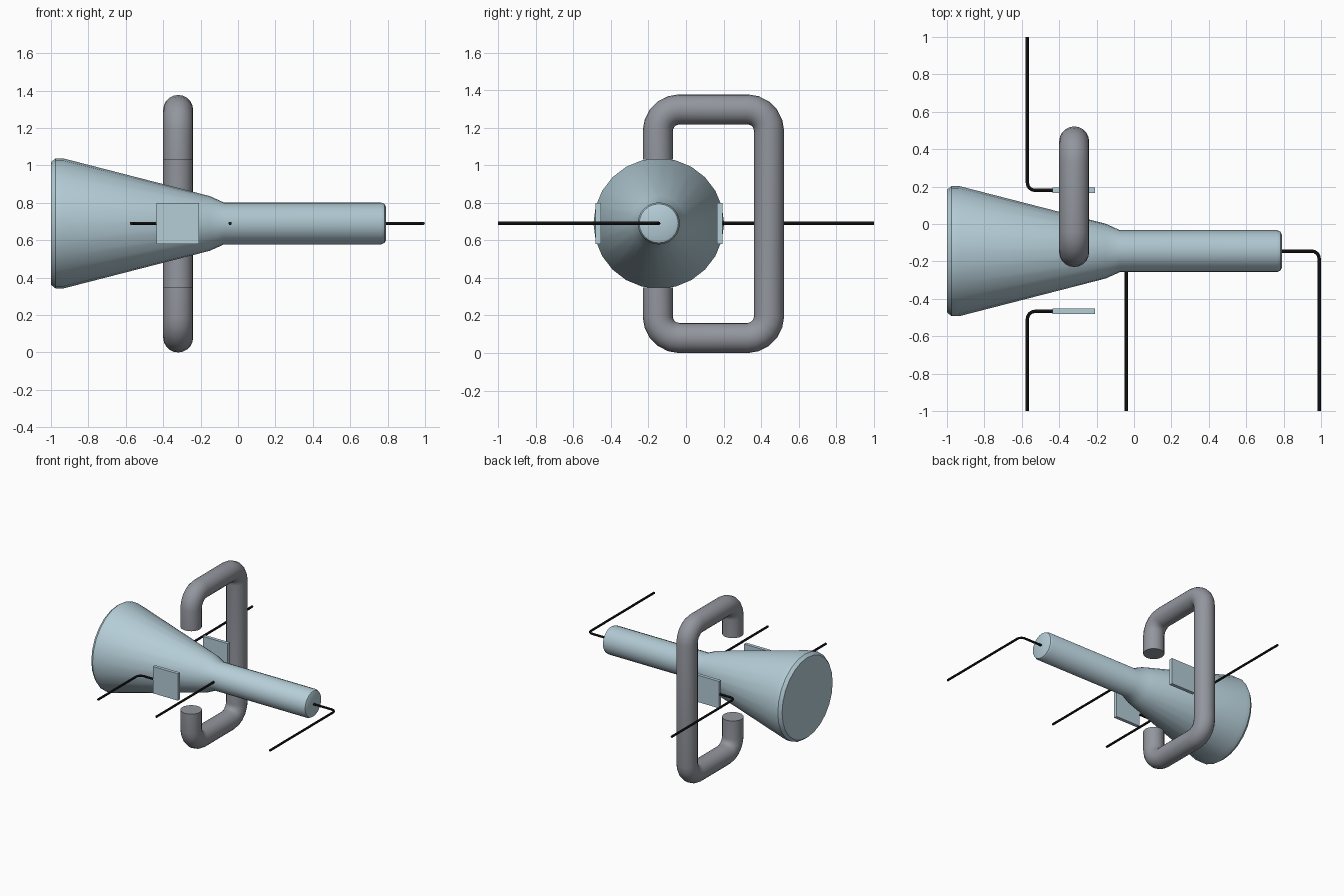
import bpy, bmesh, math
from mathutils import Vector

if "Cube" in bpy.data.objects:
    bpy.data.objects.remove(bpy.data.objects["Cube"])

AXIS_Y, AXIS_Z = -0.145, 0.69


def material(name, rgb):
    m = bpy.data.materials.new(name)
    m.diffuse_color = (*rgb, 1)
    m.use_nodes = True
    m.node_tree.nodes["Principled BSDF"].inputs["Base Color"].default_value = m.diffuse_color
    return m


GLASS = material("pale blue", (0.46, 0.61, 0.68))
STEEL = material("grey", (0.29, 0.305, 0.34))
BLACK = material("black", (0.012, 0.012, 0.012))


def finish(name, bm, mat, angle=35):
    bmesh.ops.recalc_face_normals(bm, faces=bm.faces)
    me = bpy.data.meshes.new(name)
    bm.to_mesh(me)
    bm.free()
    me.materials.append(mat)
    ob = bpy.data.objects.new(name, me)
    bpy.context.collection.objects.link(ob)
    bpy.ops.object.select_all(action='DESELECT')
    ob.select_set(True)
    bpy.context.view_layer.objects.active = ob
    bpy.ops.object.shade_smooth_by_angle(angle=math.radians(angle))
    return ob


def skin(bm, rings):
    """Bridge a list of vertex rings and cap both ends."""
    n = len(rings[0])
    for a, b in zip(rings, rings[1:]):
        for i in range(n):
            j = (i + 1) % n
            bm.faces.new((a[i], a[j], b[j], b[i]))
    bm.faces.new(rings[0])
    bm.faces.new(rings[-1])


def rounded(points, radius, steps):
    """Replace the inner corners of a right-angled path with arcs."""
    pts = [Vector(p) for p in points]
    out = [pts[0]]
    for p, c, q in zip(pts, pts[1:], pts[2:]):
        u, v = (p - c).normalized(), (q - c).normalized()
        centre = c + (u + v) * radius
        for k in range(steps + 1):
            t = math.pi / 2 * k / steps
            out.append(centre - v * radius * math.cos(t) - u * radius * math.sin(t))
    return out + [pts[-1]]


def tube(name, points, r, sides, mat, corner=0.04, steps=4):
    """Round bar along a path lying in one plane."""
    path = rounded(points, corner, steps) if len(points) > 2 else [Vector(p) for p in points]
    normal = Vector((1, 0, 0)) if len({round(p.x, 4) for p in path}) == 1 else Vector((0, 0, 1))
    bm = bmesh.new()
    rings = []
    for i, p in enumerate(path):
        before = (p - path[i - 1]).normalized() if i else Vector()
        after = (path[i + 1] - p).normalized() if i < len(path) - 1 else Vector()
        side = (before + after).normalized().cross(normal)
        rings.append([bm.verts.new(p + r * (math.cos(a) * side + math.sin(a) * normal))
                      for a in (2 * math.pi * k / sides for k in range(sides))])
    skin(bm, rings)
    return finish(name, bm, mat, 40)


# Flared glass body, revolved around the x direction
profile = [(-1.0, 0.328), (-0.975, 0.348), (-0.935, 0.348), (-0.15, 0.146),
           (-0.075, 0.112), (0.765, 0.112), (0.783, 0.104), (0.79, 0.09)]
SIDES = 24
bm = bmesh.new()
skin(bm, [[bm.verts.new((x, AXIS_Y + r * math.sin(2 * math.pi * k / SIDES),
                         AXIS_Z + r * math.cos(2 * math.pi * k / SIDES)))
           for k in range(SIDES)] for x, r in profile])
finish("flared_tube", bm, GLASS)

# C-shaped bar reaching around the tube, open above and below it
X, Y0, Y1, Z0, Z1 = -0.32, -0.15, 0.442, 0.08, 1.297
tube("c_shaped_bar", [(X, Y0, 1.03), (X, Y0, Z1), (X, Y1, Z1), (X, Y1, Z0),
                      (X, Y0, Z0), (X, Y0, 0.35)], 0.08, 20, STEEL, 0.115, 5)

# Side plates, each with a bent wire
for label, y, end in (("front", -0.467, -1), ("back", 0.18, 1)):
    bm = bmesh.new()
    bmesh.ops.create_cube(bm, size=1)
    for v in bm.verts:
        v.co = (-0.322 + v.co.x * 0.225, y + v.co.y * 0.028, AXIS_Z + v.co.z * 0.22)
    finish(label + "_plate", bm, GLASS)
    tube(label + "_plate_wire", [(-0.42, y, AXIS_Z), (-0.57, y, AXIS_Z), (-0.57, end, AXIS_Z)],
         0.009, 8, BLACK)

# Wires at the neck and at the narrow end
tube("neck_wire", [(-0.042, AXIS_Y - 0.05, AXIS_Z), (-0.042, -1, AXIS_Z)], 0.009, 8, BLACK)
tube("end_wire", [(0.77, AXIS_Y, AXIS_Z), (0.99, AXIS_Y, AXIS_Z), (0.99, -1, AXIS_Z)],
     0.009, 8, BLACK)
